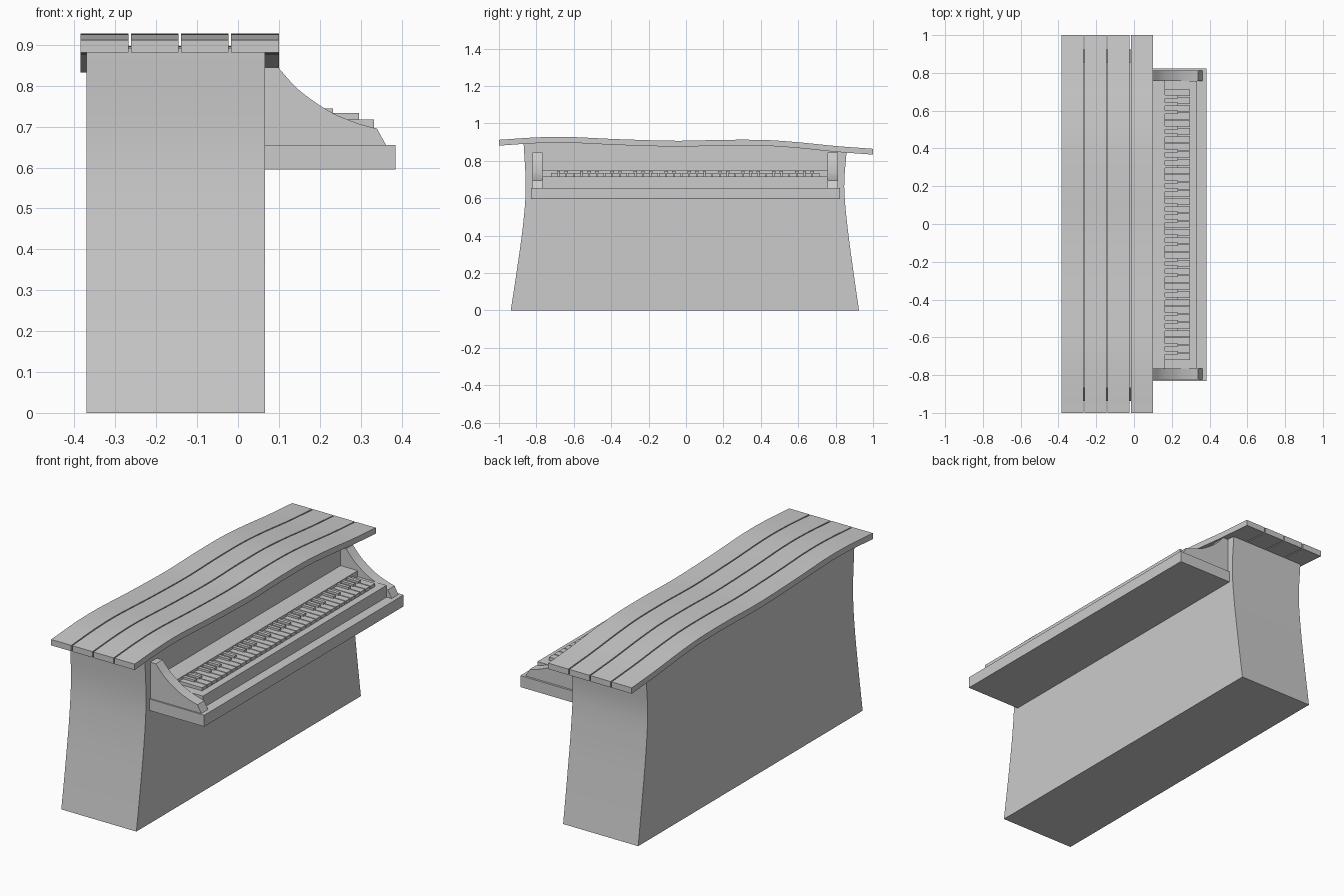
import bpy, bmesh, math
from mathutils import Vector

if "Cube" in bpy.data.objects:
    bpy.data.objects.remove(bpy.data.objects["Cube"], do_unlink=True)

grey = bpy.data.materials.new("plain grey")
grey.use_nodes = True
grey.diffuse_color = (0.6, 0.6, 0.6, 1)
bsdf = next(n for n in grey.node_tree.nodes if n.type == 'BSDF_PRINCIPLED')
bsdf.inputs["Base Color"].default_value = grey.diffuse_color
bsdf.inputs["Roughness"].default_value = 0.8


def finish(name, bm, smooth=False):
    bmesh.ops.recalc_face_normals(bm, faces=bm.faces)
    mesh = bpy.data.meshes.new(name)
    bm.to_mesh(mesh)
    bm.free()
    mesh.materials.append(grey)
    obj = bpy.data.objects.new(name, mesh)
    bpy.context.collection.objects.link(obj)
    if smooth:
        bpy.ops.object.select_all(action='DESELECT')
        obj.select_set(True)
        bpy.context.view_layer.objects.active = obj
        bpy.ops.object.shade_smooth_by_angle(angle=math.radians(25))
    return obj


def add_box(bm, x0, x1, y0, y1, z0, z1):
    verts = bmesh.ops.create_cube(bm, size=1)["verts"]
    for v in verts:
        v.co = ((x0 + x1) / 2 + v.co.x * (x1 - x0),
                (y0 + y1) / 2 + v.co.y * (y1 - y0),
                (z0 + z1) / 2 + v.co.z * (z1 - z0))


def box(name, *bounds):
    bm = bmesh.new()
    add_box(bm, *bounds)
    return finish(name, bm)


def spline(points, steps=6):
    """Smooth curve through 2D points."""
    p = [Vector(q) for q in points]
    p = [2 * p[0] - p[1]] + p + [2 * p[-1] - p[-2]]
    out = []
    for a, b, c, d in zip(p, p[1:], p[2:], p[3:]):
        for i in range(steps):
            t = i / steps
            out.append(0.5 * (2 * b + (c - a) * t + (2 * a - 5 * b + 4 * c - d) * t * t
                              + (3 * b - a - 3 * c + d) * t ** 3))
    return out + [p[-2]]


def extrude(name, profile, place, low, high):
    """Sweep a closed 2D profile between two depths."""
    bm = bmesh.new()
    face = bm.faces.new([bm.verts.new(place(p, low)) for p in profile])
    ext = bmesh.ops.extrude_face_region(bm, geom=[face])["geom"]
    shift = Vector(place((0, 0), high)) - Vector(place((0, 0), low))
    bmesh.ops.translate(bm, vec=shift, verts=[g for g in ext if isinstance(g, bmesh.types.BMVert)])
    return finish(name, bm, True)


along_x = lambda p, d: (d, p[0], p[1])
along_y = lambda p, d: (p[0], d, p[1])

# Wavy lid of four planks
THICK = 0.031
wave = spline([(-1, 0.912), (-0.8, 0.925), (-0.62, 0.927), (-0.35, 0.915), (-0.05, 0.907),
               (0.2, 0.912), (0.42, 0.911), (0.6, 0.899), (0.8, 0.879), (1, 0.864)])
under = [Vector((p.x, p.y - THICK)) for p in wave]
for i in range(4):
    x0 = -0.385 + i * 0.1228
    extrude(f"lid_plank_{i + 1}", wave + under[::-1], along_x, x0, x0 + 0.1166)

# Flared body, its top following the underside of the lid
left_side = spline([(-0.937, 0), (-0.902, 0.23), (-0.871, 0.46), (-0.857, 0.66), (-0.868, 0.892)])
right_side = spline([(0.925, 0), (0.892, 0.23), (0.862, 0.46), (0.846, 0.66), (0.858, 0.843)])
top = [p for p in under if -0.85 < p.x < 0.84]
extrude("body", left_side + top + right_side[::-1], along_x, -0.37, 0.066)

# Key shelf, key bed and fallboard
box("key_shelf", 0.06, 0.385, -0.83, 0.824, 0.595, 0.655)
box("key_bed", 0.06, 0.333, -0.766, 0.757, 0.65, 0.717)
box("fallboard", 0.06, 0.165, -0.766, 0.757, 0.71, 0.749)

# Curved cheeks at both ends
scoop = spline([(0.098, 0.845), (0.15, 0.789), (0.223, 0.738), (0.285, 0.711), (0.34, 0.695)])
cheek = [(0.06, 0.65), (0.06, 0.845)] + scoop + [(0.365, 0.65)]
extrude("right_cheek", cheek, along_y, -0.822, -0.766)
extrude("left_cheek", cheek, along_y, 0.757, 0.813)

# Five octaves of keys
START, PITCH, GAP = -0.723, 0.0411, 0.005
white, black = bmesh.new(), bmesh.new()
for k in range(35):
    y = START + k * PITCH
    add_box(white, 0.16, 0.296, y + GAP / 2, y + PITCH - GAP / 2, 0.712, 0.734)
    if k % 7 not in (2, 6):
        edge = y + PITCH
        add_box(black, 0.16, 0.232, edge - 0.009, edge + 0.009, 0.715, 0.745)
finish("white_keys", white)
finish("black_keys", black)
